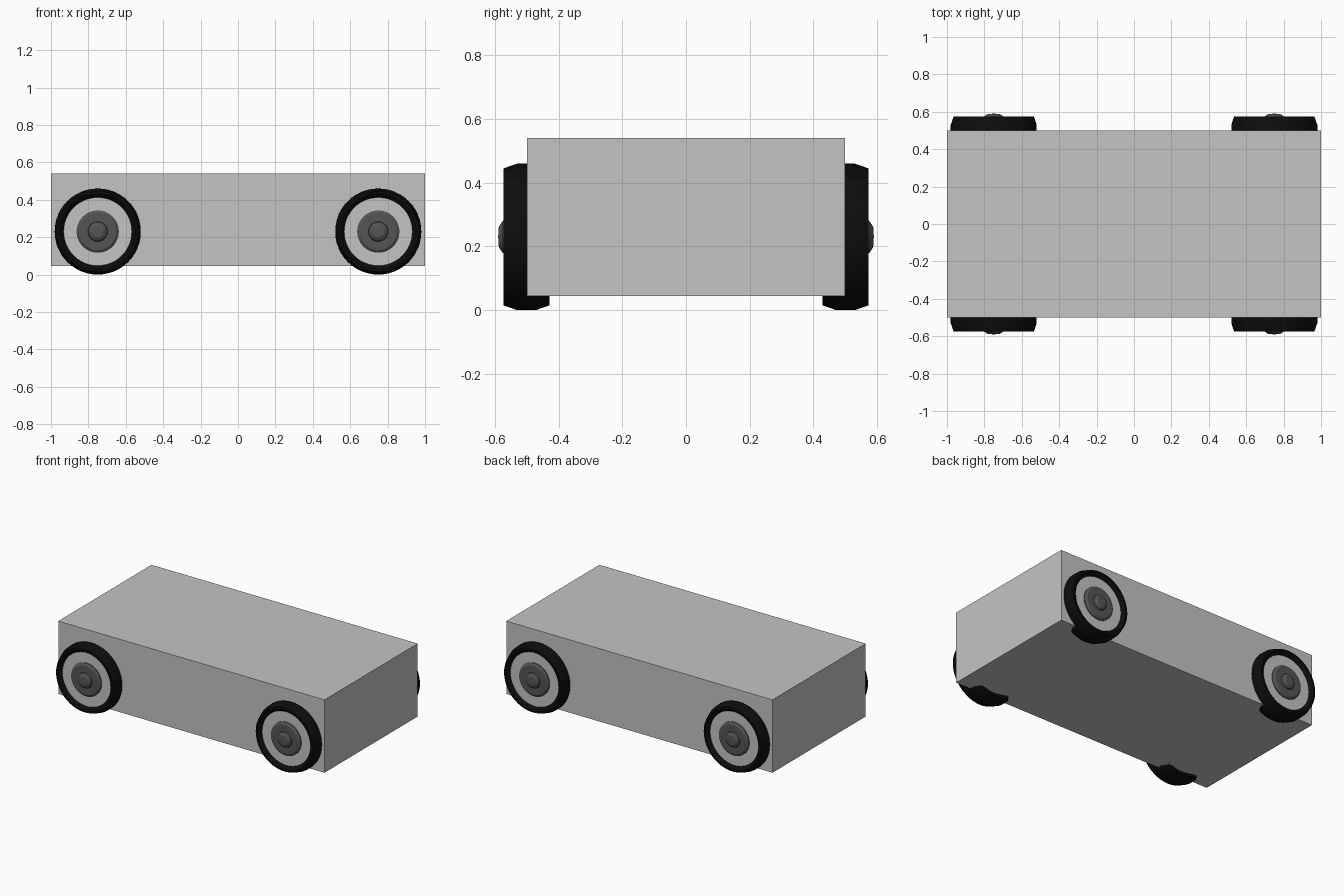
import bpy, bmesh, math

if "Cube" in bpy.data.objects:
    bpy.data.objects.remove(bpy.data.objects["Cube"])


def material(name, v):
    m = bpy.data.materials.new(name)
    m.diffuse_color = (v, v, v, 1)
    m.use_nodes = True
    m.node_tree.nodes["Principled BSDF"].inputs["Base Color"].default_value = m.diffuse_color
    return m


GREY = material("light grey", 0.55)
BLACK = material("tyre black", 0.004)
DARK = material("dark grey", 0.09)


def lathe(name, profile, mat, x, side, closed=False, steps=48):
    """Turn (radius, outward distance) points around a wheel axle."""
    bm = bmesh.new()
    rings = []
    for r, d in profile:
        if r == 0:
            rings.append([bm.verts.new((0, side * d, 0))] * steps)
        else:
            rings.append([bm.verts.new((r * math.cos(2 * math.pi * i / steps), side * d,
                                        r * math.sin(2 * math.pi * i / steps)))
                          for i in range(steps)])
    pairs = list(zip(rings, rings[1:]))
    if closed:
        pairs.append((rings[-1], rings[0]))
    for a, b in pairs:
        for i in range(steps):
            j = (i + 1) % steps
            bm.faces.new(list(dict.fromkeys((a[i], a[j], b[j], b[i]))))
    bmesh.ops.recalc_face_normals(bm, faces=bm.faces)
    mesh = bpy.data.meshes.new(name)
    bm.to_mesh(mesh)
    bm.free()
    mesh.materials.append(mat)
    ob = bpy.data.objects.new(name, mesh)
    bpy.context.collection.objects.link(ob)
    ob.location = (x, 0, 0.23)
    bpy.ops.object.select_all(action='DESELECT')
    ob.select_set(True)
    bpy.context.view_layer.objects.active = ob
    bpy.ops.object.shade_smooth_by_angle(angle=math.radians(25))
    return ob


# Box body
bpy.ops.mesh.primitive_cube_add(size=1, location=(0, 0, 0.2925))
body = bpy.context.object
body.name = "body"
body.scale = (2, 1, 0.495)
body.data.materials.append(GREY)

# Profiles: tyre ring, rim disc, hub cap with raised centre
TYRE = [(0.178, 0.545), (0.19, 0.565), (0.202, 0.574), (0.215, 0.574), (0.23, 0.53),
        (0.23, 0.472), (0.215, 0.428), (0.202, 0.428), (0.178, 0.455)]
RIM = [(0, 0.45), (0.184, 0.45), (0.184, 0.552), (0, 0.552)]
HUB = [(0, 0.54), (0.113, 0.54), (0.113, 0.558), (0.098, 0.568),
       (0.053, 0.568), (0.05, 0.576), (0.032, 0.588), (0, 0.59)]

for end, x in (("left", -0.75), ("right", 0.75)):
    for face, side in (("front", -1), ("back", 1)):
        tag = f"{face}_{end}"
        lathe("tyre_" + tag, TYRE, BLACK, x, side, closed=True)
        lathe("rim_" + tag, RIM, GREY, x, side)
        lathe("hub_cap_" + tag, HUB, DARK, x, side)
